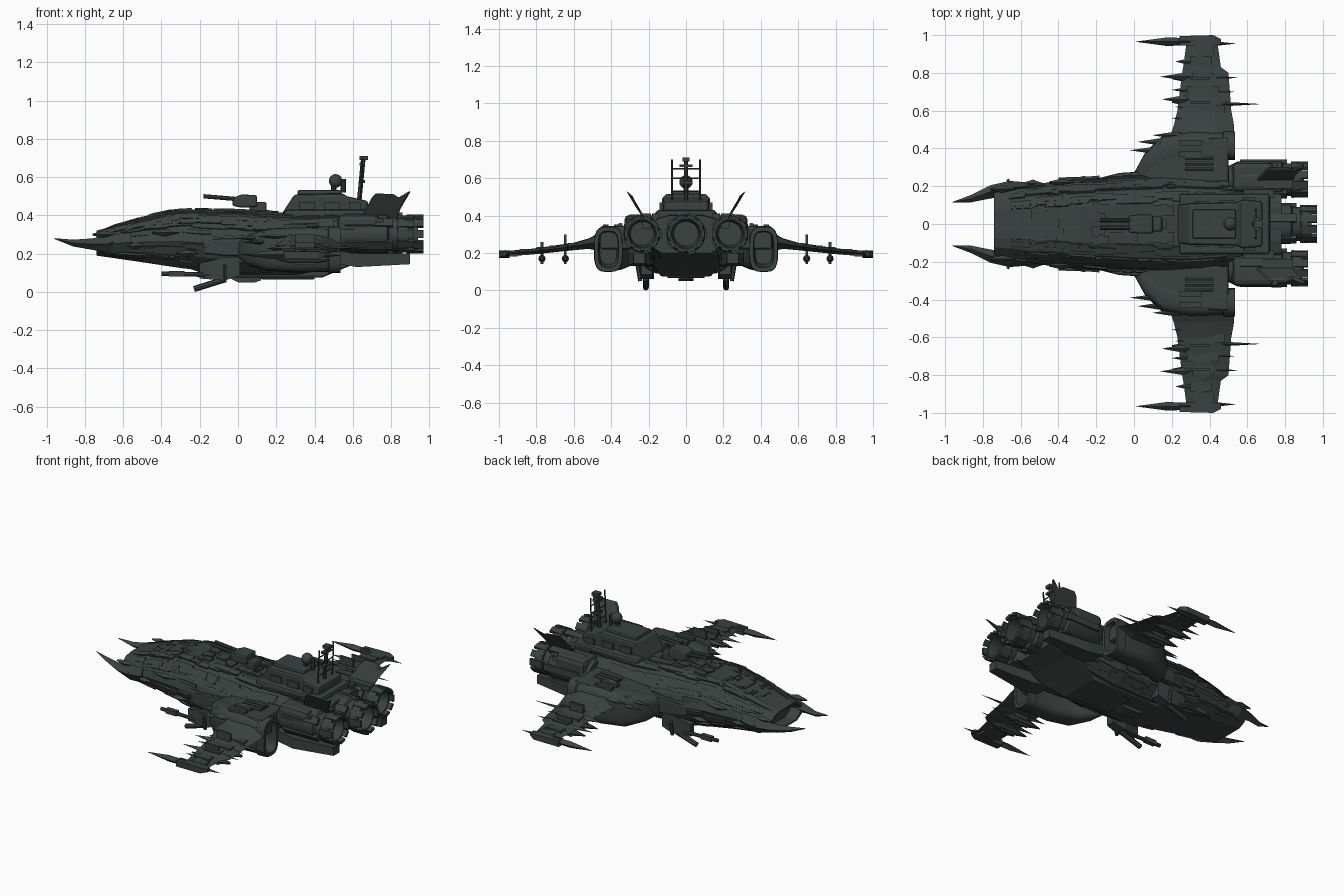
import bpy, bmesh, math, random
from mathutils import Vector, Matrix

if "Cube" in bpy.data.objects:
    bpy.data.objects.remove(bpy.data.objects["Cube"])

random.seed(4)
mat = bpy.data.materials.new("dark green grey")
mat.diffuse_color = (0.042, 0.054, 0.051, 1)
mat.use_nodes = True
mat.node_tree.nodes["Principled BSDF"].inputs["Base Color"].default_value = mat.diffuse_color


def finish(name, bm, smooth=False, bevel=0):
    bmesh.ops.recalc_face_normals(bm, faces=bm.faces)
    me = bpy.data.meshes.new(name)
    bm.to_mesh(me)
    bm.free()
    me.materials.append(mat)
    ob = bpy.data.objects.new(name, me)
    bpy.context.collection.objects.link(ob)
    if bevel:
        m = ob.modifiers.new("bevel", 'BEVEL')
        m.width = bevel
        m.segments = 2
    if smooth:
        bpy.context.view_layer.objects.active = ob
        ob.select_set(True)
        bpy.ops.object.shade_smooth_by_angle(angle=math.radians(35))
        ob.select_set(False)
    return ob


def add_loft(bm, rings):
    vs = [[bm.verts.new(p) for p in r] for r in rings]
    n = len(rings[0])
    for a, b in zip(vs, vs[1:]):
        for i in range(n):
            bm.faces.new((a[i], a[(i + 1) % n], b[(i + 1) % n], b[i]))
    bm.faces.new(vs[0])
    bm.faces.new(vs[-1])


def loft(name, rings, **kw):
    bm = bmesh.new()
    add_loft(bm, rings)
    return finish(name, bm, **kw)


def rect(x, y0, y1, z0, z1):
    return [(x, y0, z0), (x, y1, z0), (x, y1, z1), (x, y0, z1)]


def add_box(bm, x0, x1, y0, y1, z0, z1):
    add_loft(bm, [rect(x0, y0, y1, z0, z1), rect(x1, y0, y1, z0, z1)])


def box(name, *b, **kw):
    return loft(name, [rect(b[0], *b[2:]), rect(b[1], *b[2:])], **kw)


def circle(x, y, z, r, n=20):
    return [(x, y + r * math.cos(2 * math.pi * i / n), z + r * math.sin(2 * math.pi * i / n)) for i in range(n)]


def rod(bm, a, b, r, n=6):
    a, b = Vector(a), Vector(b)
    q = (b - a).to_track_quat('Z', 'Y').to_matrix().to_4x4()
    bmesh.ops.create_cone(bm, segments=n, radius1=r, radius2=r, depth=(b - a).length, cap_ends=True,
                          matrix=Matrix.Translation((a + b) / 2) @ q)


def diamond(x, y, z, w, h):
    return [(x, y - w, z), (x, y, z - h), (x, y + w, z), (x, y, z + h)]


def spike(bm, x0, x1, y, z, w, h, back=0.25):
    """Blade lying along x, pointed at x0 and cut short at x1."""
    xm = x0 + (x1 - x0) * 0.55
    add_loft(bm, [diamond(x, y, z, w * k, h * k) for x, k in ((x0, .03), (xm, 1), (x1, back))])


# --- main hull: half width, bottom, top along the length
HULL = [(-.74, .18, .19, .32), (-.5, .215, .155, .388), (-.3, .235, .125, .432), (0, .26, .09, .425),
        (.3, .27, .09, .405), (.54, .25, .13, .41), (.78, .22, .2, .40)]
SECT = [(.4, 1), (.68, .92), (.92, .66), (1, .45), (.88, .2), (.6, 0)]


def hull_at(x):
    for a, b in zip(HULL, HULL[1:]):
        if x <= b[0]:
            t = (x - a[0]) / (b[0] - a[0])
            return [a[i] + t * (b[i] - a[i]) for i in (1, 2, 3)]
    return HULL[-1][1:]


def hull_ring(x, w, zb, zt, k=1.0):
    half = [(w * y * k, zb + (zt - zb) * (.5 + (t - .5) * k)) for y, t in SECT]
    return [(x, y, z) for y, z in half] + [(x, -y, z) for y, z in reversed(half)]


loft("hull", [hull_ring(-.67, *HULL[0][1:], k=.78), hull_ring(-.74, *HULL[0][1:], k=.86)]
     + [hull_ring(*h) for h in HULL])

# --- layered armour plates following the hull
bm = bmesh.new()
for i in range(150):
    x = random.uniform(-.72, .5)
    L = random.uniform(.06, .22)
    j = random.choice((0, 0, 1, 1, 2, 3, 4))
    f0 = random.uniform(0, .5)
    f1 = f0 + random.uniform(.25, .5)
    d = random.uniform(.005, .014)
    for s in (1, -1):
        quad = []
        for xx, g0, g1, k in ((x, f0 + .1, f1 - .1, 0), (x + L * .3, f0, f1, 1), (min(x + L, .6), f0, f1, 1)):
            w, zb, zt = hull_at(xx)
            p = [Vector((xx, s * w * y, zb + (zt - zb) * t)) for y, t in (SECT[j], SECT[j + 1])]
            e = p[1] - p[0]
            n = Vector((0, -s * e.z, s * e.y)).normalized()
            a, b = p[0].lerp(p[1], g0), p[0].lerp(p[1], g1)
            quad.append([a - n * .01, b - n * .01, b + n * d * k, a + n * d * k])
        add_loft(bm, quad)
for i in range(30):
    x, y = random.uniform(-.62, .2), random.uniform(0, .1)
    zt = hull_at(x)[2]
    lx, ly = random.uniform(.03, .1), random.uniform(.01, .03)
    for s in (1, -1):
        add_box(bm, x, x + lx, s * y - ly, s * y + ly, zt - .03, zt + random.uniform(.003, .01))
finish("hull_plates", bm)

# --- keel and belly parts
loft("keel", [rect(-.25, -.12, .12, .12, .2), rect(-.12, -.14, .14, .075, .2), rect(.44, -.14, .14, .075, .2),
              rect(.57, -.18, .18, .13, .2), rect(.72, -.17, .17, .19, .24)], bevel=.012)
loft("belly_hatch", [rect(-.04, -.04, .04, .07, .1), rect(0, -.04, .04, .05, .1), rect(.09, -.04, .04, .05, .1),
                     rect(.12, -.04, .04, .06, .1)])
box("belly_rail", .12, .4, -.1, .1, .066, .1, bevel=.006)

# --- bridge tower
loft("bridge", [rect(.23, -.1, .1, .38, .41), rect(.295, -.11, .11, .38, .51), rect(.55, -.115, .115, .38, .515),
                rect(.57, -.13, .13, .38, .5), rect(.68, -.12, .12, .38, .475)], bevel=.014)
box("bridge_roof", .31, .54, -.078, .078, .5, .532, bevel=.01)
box("bridge_skirt", .24, .72, -.16, .16, .36, .43, bevel=.015)
bm = bmesh.new()
bmesh.ops.create_uvsphere(bm, u_segments=14, v_segments=8, radius=.036, matrix=Matrix.Translation((.51, 0, .58)))
finish("sensor_dome", bm, smooth=True)
bm = bmesh.new()
for x in (.5, .55):
    rod(bm, (x, .0, .52), (x, .0, .59), .014, 8)
rod(bm, (.63, 0, .44), (.655, 0, .7), .012, 8)
add_box(bm, .635, .68, -.02, .02, .69, .71)
for z in (.57, .66):
    add_box(bm, .635, .665, -.035, .035, z, z + .014)
for s in (1, -1):
    rod(bm, (.64, s * .075, .45), (.65, s * .075, .7), .005)
    for z in (.53, .6, .65):
        rod(bm, (.645, s * .075, z), (.648, 0, z), .004)
    for x0, x1, y in ((.32, .4, .11), (.45, .53, .115), (.58, .64, .13)):
        add_box(bm, x0, x1, s * y - .012, s * y + .012, .42, .47)
finish("mast_and_aerials", bm)

# --- upper gun
box("upper_gun_mount", .06, .15, -.04, .04, .4, .47, bevel=.012)
loft("upper_gun_body", [rect(-.03, -.045, .045, .45, .49), rect(.02, -.05, .05, .44, .51),
                        rect(.1, -.05, .05, .445, .505)], bevel=.01)
bm = bmesh.new()
for y in (-.02, .02):
    rod(bm, (-.18, y, .5), (0, y, .485), .011, 8)
finish("upper_gun_barrels", bm)


# --- engine nozzles, hollow with petals round the rim
def engine(name, y, x0, x1, r):
    z = .303
    prof = [(x0, r * .75), (x0 + .05, r * 1.02), (x1 - .14, r * 1.06), (x1 - .13, r * .9), (x1 - .09, r * .9),
            (x1 - .08, r * 1.02), (x1 - .03, r * .95), (x1 - .03, r * .78), (x1 - .12, r * .66)]
    loft(name, [circle(x, y, z, rr) for x, rr in prof], smooth=True)
    bm = bmesh.new()
    for i in range(10):
        b2 = bmesh.new()
        add_box(b2, x1 - .09, x1, -.021, .021, r * .82, r)
        if i % 2:
            add_box(b2, x0 + .06, x1 - .11, -.022, .022, r * .9, r * 1.12)
        b2.transform(Matrix.Translation((0, y, z)) @ Matrix.Rotation(2 * math.pi * (i + .5) / 10, 4, 'X'))
        tmp = bpy.data.meshes.new("tmp")
        b2.to_mesh(tmp)
        b2.free()
        bm.from_mesh(tmp)
        bpy.data.meshes.remove(tmp)
    finish(name + "_petals", bm)


engine("centre_engine", 0, .62, .97, .1)

for s, side in ((1, "left"), (-1, "right")):
    engine(side + "_engine", s * .235, .5, .92, .095)
    box(side + "_engine_shroud", .52, .74, s * .25 - .08, s * .25 + .08, .3, .405, bevel=.03)

    # plates under and over the engines
    bm = bmesh.new()
    add_loft(bm, [rect(.5, s * .25 - .06, s * .25 + .06, .15, .22), rect(.62, s * .25 - .06, s * .25 + .06, .13, .2),
                  rect(.9, s * .25 - .03, s * .25 + .03, .145, .2)])
    for x, y in ((.58, .16), (.6, .3), (.68, .21)):
        add_box(bm, x, x + .16, s * y - .022, s * y + .022, .33, .385 + .025 * (y < .25))
    finish(side + "_engine_plates", bm)

    # canted tail fin
    fin = [(.64, .22, .38), (.7, .285, .49), (.72, .295, .51), (.81, .295, .508), (.84, .285, .49),
           (.9, .31, .525), (.85, .26, .44), (.83, .22, .38)]
    loft(side + "_tail_fin", [[(x, s * (y + d), z + d * .5) for x, y, z in fin] for d in (-.008, .008)])

    # nacelle with hollow rear
    def oval(x, w, h, yc=.415, zc=.22, n=24):
        out = []
        for i in range(n):
            c, t = math.cos(2 * math.pi * i / n), math.sin(2 * math.pi * i / n)
            out.append((x, s * (yc + w * math.copysign(abs(c) ** .6, c)), zc + h * math.copysign(abs(t) ** .6, t)))
        return out
    loft(side + "_nacelle", [oval(0, .03, .04, .24), oval(.06, .07, .08, .31), oval(.15, .085, .11, .38),
                             oval(.3, .078, .118), oval(.47, .07, .115), oval(.475, .077, .122), oval(.535, .075, .12),
                             oval(.535, .055, .097), oval(.42, .045, .08)], smooth=True)
    loft(side + "_wing_root", [rect(.02, s * .22, s * .26, .22, .28), rect(.14, s * .22, s * .44, .22, .325),
                               rect(.5, s * .22, s * .46, .22, .345)], bevel=.012)
    bm = bmesh.new()
    for y in (.29, .32, .35):
        rod(bm, (.27, s * y, .345), (.42, s * y, .35), .012)
    for y in (.37, .43):
        add_box(bm, .24, .36, s * y - .015, s * y + .015, .3, .352)
    for x0, x1, y, z in ((-.02, .2, .39, .28), (.02, .22, .435, .26), (.1, .3, .47, .29)):
        spike(bm, x0, x1, s * y, z, .018, .014)
    finish(side + "_nacelle_details", bm)

    # wing, drooping toward the tip
    wing = [(.46, .19, .53, .26, .05), (.52, .21, .53, .25, .028), (.6, .23, .515, .235, .02), (.8, .255, .50, .21, .016),
            (.83, .26, .46, .207, .015), (.97, .28, .44, .195, .015)]
    loft(side + "_wing", [[(a, s * y, z - t * .3), (a + .07, s * y, z + t), (b - .1, s * y, z + t * .9), (b, s * y, z),
                           (b - .1, s * y, z - t), (a + .07, s * y, z - t)] for y, a, b, z, t in wing])

    # ragged wing blades and panels
    bm = bmesh.new()
    for x0, x1, y, w, h in ((.15, .36, .66, .022, .018), (.14, .36, .78, .02, .014), (.2, .36, .56, .014, .012),
                            (.2, .36, .71, .016, .012), (.22, .36, .86, .02, .012), (.22, .4, .62, .02, .012)):
        spike(bm, x0, x1, s * y, .31 - .125 * y, w, h)
    for x0, x1, y in ((.67, .34, .635), (.55, .34, .775), (.54, .36, .955), (.53, .38, .7)):
        spike(bm, x0, x1, s * y, .31 - .125 * y, .011, .011)
    for y0, a, b in ((.5, .27, .45), (.58, .3, .48), (.68, .28, .45), (.75, .31, .42), (.84, .3, .41), (.9, .32, .42)):
        z = .322 - .125 * y0
        add_box(bm, a, b, s * y0, s * (y0 + .05), z - .029, z + .004)
    finish(side + "_wing_blades", bm)
    bm = bmesh.new()
    spike(bm, .01, .3, s * .965, .195, .022, .022, .9)
    add_loft(bm, [rect(.24, s * .945, s * .995, .172, .212), rect(.42, s * .945, s * 1, .175, .212),
                  rect(.46, s * .95, s * .98, .185, .205)])
    finish(side + "_wing_tip", bm)

    # under-wing stores on pylons
    bm = bmesh.new()
    for y, top in ((.645, .3), (.77, .26)):
        add_box(bm, .3, .4, s * y - .007, s * y + .007, .14, top)
        add_loft(bm, [circle(x, s * y, .17, r, 8) for x, r in ((.2, .003), (.28, .02), (.42, .02), (.48, .008))])
    finish(side + "_wing_stores", bm)

    # bow prong
    prong = [(-.96, .115, .279, .002, .002), (-.86, .135, .255, .02, .018), (-.76, .17, .25, .035, .03),
             (-.66, .19, .25, .038, .05), (-.56, .2, .26, .02, .05)]
    loft(side + "_bow_prong", [diamond(x, s * y, z, w, h) for x, y, z, w, h in prong])
    bm = bmesh.new()
    for x0, x1, y, z in ((-.86, -.62, .185, .3), (-.68, -.48, .215, .24), (-.55, -.3, .22, .31), (-.42, -.2, .235, .2)):
        spike(bm, x1, x0 + .1, s * y, z, .02, .02)
    rod(bm, (-.64, s * .2, .26), (-.67, s * .235, .25), .008)
    finish(side + "_side_blades", bm)

    # lower gun on a bent arm
    bm = bmesh.new()
    add_loft(bm, [rect(-.2, s * .2, s * .24, .07, .15), rect(-.07, s * .17, s * .245, .06, .18),
                  rect(.01, s * .18, s * .24, .085, .18)])
    rod(bm, (-.4, s * .235, .095), (-.15, s * .235, .09), .012, 8)
    rod(bm, (-.23, s * .215, .015), (-.07, s * .215, .065), .016, 8)
    add_box(bm, -.36, -.28, s * .22, s * .25, .08, .11)
    rod(bm, (-.07, s * .245, .05), (-.07, s * .26, .14), .011)
    finish(side + "_lower_gun", bm)
    loft(side + "_side_sponson", [rect(-.18, s * .2, s * .245, .2, .27), rect(-.08, s * .2, s * .27, .19, .28),
                                  rect(.14, s * .2, s * .285, .18, .28)], bevel=.01)
